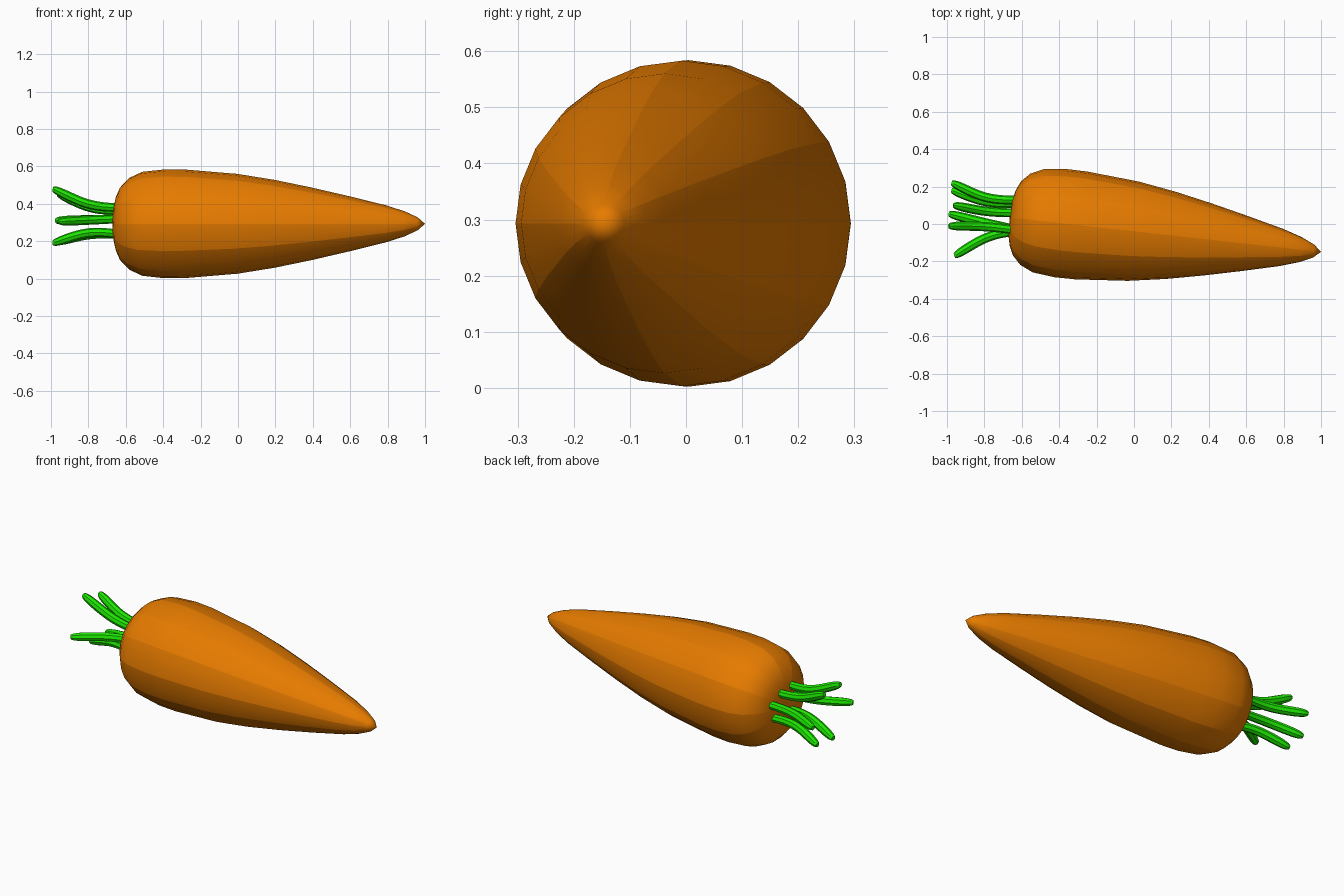
import bpy, bmesh, math
from mathutils import Matrix, Vector

if "Cube" in bpy.data.objects:
    bpy.data.objects.remove(bpy.data.objects["Cube"])


def material(name, color):
    m = bpy.data.materials.new(name)
    m.use_nodes = True
    m.diffuse_color = (*color, 1)
    bsdf = m.node_tree.nodes["Principled BSDF"]
    bsdf.inputs["Base Color"].default_value = (*color, 1)
    return m


def activate(obj):
    bpy.ops.object.select_all(action="DESELECT")
    obj.select_set(True)
    bpy.context.view_layer.objects.active = obj


orange = material("carrot orange", (0.8, 0.2, 0.0))
green = material("stem green", (0.012, 0.8, 0.0))

# Root: distance from the crown and radius, turned around its long axis
SIDES = 24
PROFILE = [(0, 0.1), (0.012, 0.15), (0.035, 0.2), (0.08, 0.246), (0.15, 0.278),
           (0.27, 0.291), (0.38, 0.29), (0.66, 0.267), (0.86, 0.235),
           (1.06, 0.194), (1.26, 0.148), (1.46, 0.099), (1.56, 0.067),
           (1.63, 0.035)]
LENGTH = 1.67

bm = bmesh.new()
rings = []
for s, r in PROFILE:
    angles = [math.tau * i / SIDES for i in range(SIDES)]
    rings.append([bm.verts.new((s, r * math.cos(a), r * math.sin(a))) for a in angles])
crown = bm.verts.new((-0.005, 0, 0))
tip = bm.verts.new((LENGTH, 0, 0))
for i in range(SIDES):
    j = (i + 1) % SIDES
    for a, b in zip(rings, rings[1:]):
        bm.faces.new((a[i], b[i], b[j], a[j]))
    bm.faces.new((crown, rings[0][i], rings[0][j]))
    bm.faces.new((tip, rings[-1][j], rings[-1][i]))
bmesh.ops.recalc_face_normals(bm, faces=bm.faces)

# Smooth skin with a soft crease along every second lengthwise line
for face in bm.faces:
    face.smooth = True
for i in range(0, SIDES, 2):
    for a, b in zip(rings, rings[1:]):
        bm.edges.get((a[i], b[i])).smooth = False

# Lean the long axis slightly toward the front
lean = Matrix.Translation((-0.66, 0.034, 0.293)) @ Matrix.Rotation(math.radians(-6.3), 4, "Z")
bm.transform(lean)
mesh = bpy.data.meshes.new("carrot_root")
bm.to_mesh(mesh)
bm.free()
root = bpy.data.objects.new("carrot_root", mesh)
bpy.context.collection.objects.link(root)
mesh.materials.append(orange)

# Stems: thin blunt tubes that bow toward the middle of the bunch, then splay out
BUNCH_CENTRE = Vector((0, 0.04, 0.31))


def stem(name, start, end):
    a, b = Vector(start), Vector(end)
    outward = b - BUNCH_CENTRE
    outward.x = 0
    bow = outward.normalized() * -0.038
    path = [a, a.lerp(b, 0.35) + bow, a.lerp(b, 0.68) + bow * 0.8, a.lerp(b, 0.96), b]
    curve = bpy.data.curves.new(name, "CURVE")
    curve.dimensions = "3D"
    curve.bevel_depth = 0.025
    curve.bevel_resolution = 2
    curve.use_fill_caps = True
    curve.resolution_u = 5
    spline = curve.splines.new("NURBS")
    spline.points.add(len(path) - 1)
    for point, co, radius in zip(spline.points, path, (0.9, 1, 1, 1, 0.5)):
        point.co = (*co, 1)
        point.radius = radius
    spline.order_u = 4
    spline.use_endpoint_u = True
    obj = bpy.data.objects.new(name, curve)
    bpy.context.collection.objects.link(obj)
    curve.materials.append(green)
    activate(obj)
    bpy.ops.object.convert(target="MESH")
    bpy.ops.object.shade_smooth_by_angle(angle=math.radians(40))


stem("front_stem", (-0.62, -0.04, 0.32), (-0.96, -0.17, 0.305))
stem("upper_front_stem", (-0.62, -0.035, 0.38), (-0.99, -0.01, 0.48))
stem("upper_back_stem", (-0.62, 0.06, 0.365), (-0.965, 0.1, 0.455))
stem("lower_front_stem", (-0.62, -0.03, 0.235), (-0.99, 0.055, 0.19))
stem("lower_back_stem", (-0.62, 0.11, 0.235), (-0.975, 0.18, 0.195))
stem("back_stem", (-0.62, 0.13, 0.32), (-0.975, 0.22, 0.31))
